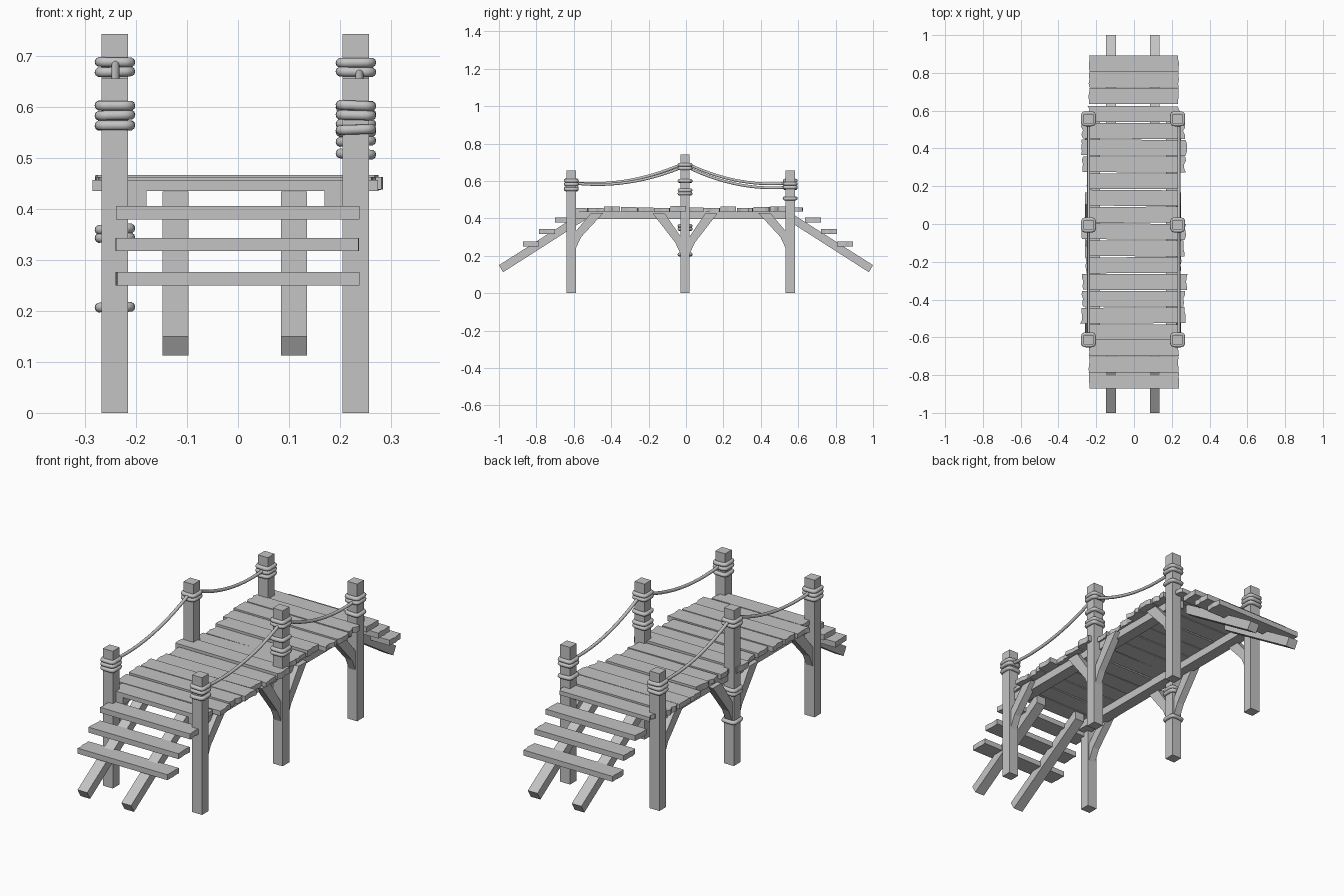
import bpy, bmesh, math, random
from mathutils import Vector

if "Cube" in bpy.data.objects:
    bpy.data.objects.remove(bpy.data.objects["Cube"])
random.seed(4)

mat = bpy.data.materials.new("weathered grey")
mat.diffuse_color = (0.55, 0.55, 0.55, 1)
mat.use_nodes = True
mat.node_tree.nodes["Principled BSDF"].inputs["Base Color"].default_value = mat.diffuse_color


def prism(name, pts, extrude):
    """Flat polygon pushed along a vector."""
    bm = bmesh.new()
    f = bm.faces.new([bm.verts.new(p) for p in pts])
    r = bmesh.ops.extrude_face_region(bm, geom=[f])
    bmesh.ops.translate(bm, vec=extrude,
                        verts=[v for v in r["geom"] if isinstance(v, bmesh.types.BMVert)])
    bmesh.ops.recalc_face_normals(bm, faces=bm.faces)
    me = bpy.data.meshes.new(name)
    bm.to_mesh(me)
    bm.free()
    me.materials.append(mat)
    ob = bpy.data.objects.new(name, me)
    bpy.context.collection.objects.link(ob)
    return ob


def box(name, x0, x1, y0, y1, z0, z1):
    return prism(name, [(x0, y0, z0), (x1, y0, z0), (x1, y1, z0), (x0, y1, z0)],
                 (0, 0, z1 - z0))


def side_profile(name, yz, x0, x1):
    return prism(name, [(x0, y, z) for y, z in yz], (x1 - x0, 0, 0))


def tube(name, pts, radius, closed=False):
    cu = bpy.data.curves.new(name + "_path", "CURVE")
    cu.dimensions = "3D"
    cu.bevel_depth = radius
    cu.bevel_resolution = 3
    cu.use_fill_caps = True
    sp = cu.splines.new("POLY")
    sp.points.add(len(pts) - 1)
    for p, c in zip(sp.points, pts):
        p.co = (*c, 1)
    sp.use_cyclic_u = closed
    tmp = bpy.data.objects.new("tmp", cu)
    bpy.context.collection.objects.link(tmp)
    me = bpy.data.meshes.new_from_object(tmp.evaluated_get(bpy.context.evaluated_depsgraph_get()))
    bpy.data.objects.remove(tmp)
    me.materials.clear()
    me.materials.append(mat)
    me.shade_smooth()
    ob = bpy.data.objects.new(name, me)
    bpy.context.collection.objects.link(ob)


def plank(name, x0, x1, y0, y1, z0, z1, yaw=0.0, rough=0.006):
    """Board with slightly splintered ends."""
    n = 4
    right = [(x1 + random.uniform(-rough, rough), y0 + (y1 - y0) * i / n, z0) for i in range(n + 1)]
    left = [(x0 + random.uniform(-rough, rough), y1 - (y1 - y0) * i / n, z0) for i in range(n + 1)]
    cy = (y0 + y1) / 2
    pts = [(x, y + yaw * x, z) for x, y, z in right + left]
    return prism(name, pts, (0, 0, z1 - z0))


def wrap(name, x, y, z):
    """Rope turn hugging a square post."""
    pts = []
    tilt = random.uniform(-0.05, 0.05)
    for i in range(32):
        a = 2 * math.pi * i / 32
        c, s = math.cos(a), math.sin(a)
        r = 0.030 / (abs(c) ** 6 + abs(s) ** 6) ** (1 / 6)
        pts.append((x + r * c, y + r * s, z + tilt * r * c))
    tube(name, pts, 0.0098, True)


# posts, beams, braces
YS = (-0.613, -0.005, 0.557)
TOPS = (0.655, 0.742, 0.655)
XS = {"left": -0.241, "right": 0.231}
PROFILE = [(0, 0.205), (0, 0.30), (0.085, 0.425), (0.15, 0.425), (0.03, 0.27)]
for side, x in XS.items():
    s = 1 if x > 0 else -1
    for n, y, t in zip(("front", "middle", "back"), YS, TOPS):
        box(f"{n}_{side}_post", x - 0.026, x + 0.026, y - 0.025, y + 0.025, 0, t)
        for d in (-1, 1):
            if (n, d) in (("front", -1), ("back", 1)):
                continue
            lift = 0 if n == "middle" else 0.03
            side_profile(f"{n}_{side}_brace",
                         [(y + d * (0.022 + u), min(v + lift, 0.43)) for u, v in PROFILE],
                         x - 0.018, x + 0.018)
    xs = sorted((x - s * 0.062, x - s * 0.005))
    box(f"{side}_beam", xs[0], xs[1], YS[0], YS[2], 0.398, 0.437)

# deck planks
LEFT = [.240, .280, .275, .270, .255, .250, .275, .245, .240, .245, .275, .280, .275, .240]
RIGHT = [.235, .270, .265, .280, .250, .265, .270, .240, .235, .240, .270, .275, .265, .235]
step = (0.627 + 0.617) / 14
for i in range(14):
    y0 = -0.617 + i * step
    z = 0.434 + random.uniform(0, 0.004)
    plank(f"deck_plank_{i + 1}", -LEFT[i], RIGHT[i], y0 + 0.002, y0 + step - 0.003,
          z, z + random.uniform(0.020, 0.029), random.uniform(-0.008, 0.008))

# stairs: two sloping stringers and three treads at each end
for d, n, off in ((-1, "front", 0), (1, "back", 0)):
    for xc in (-0.122, 0.110):
        side_profile(f"{n}_stair_stringer",
                     [(d * 1.0, 0.150), (d * 0.978, 0.112), (d * 0.535, 0.395),
                      (d * 0.535, 0.434), (d * 0.553, 0.434)], xc - 0.0255, xc + 0.0255)
    for k, z in enumerate((0.25, 0.317, 0.379)):
        outer = (0.872 if d < 0 else 0.893) - 0.086 * k
        ya, yb = sorted((d * outer, d * (outer - 0.085)))
        plank(f"{n}_stair_tread_{k + 1}", -0.238, 0.236, ya, yb, z, z + 0.026, 0, 0.003)

# rope turns on posts
WRAPS = {("left", 0): (.602, .583, .563), ("right", 0): (.602, .583, .555),
         ("left", 1): (.687, .668, .360, .343, .207), ("right", 1): (.686, .668, .600, .550, .532),
         ("left", 2): (.602, .583, .563), ("right", 2): (.585, .566, .507)}
for (side, i), zs in WRAPS.items():
    for z in zs:
        wrap(f"{side}_post_rope_turn", XS[side], YS[i], z)

# sagging hand ropes
ENDS = {"left": (0.592, 0.698, 0.590), "right": (0.590, 0.680, 0.568)}
for side, zs in ENDS.items():
    x = -0.240 if side == "left" else 0.238
    for i in (0, 1):
        a, b = Vector((x, YS[i], zs[i])), Vector((x, YS[i + 1], zs[i + 1]))
        pts = []
        for k in range(25):
            t = k / 24
            p = a.lerp(b, t)
            p.z -= 4 * 0.042 * t * (1 - t)
            pts.append(p[:])
        tube(f"{side}_hand_rope_{i + 1}", pts, 0.0075)
